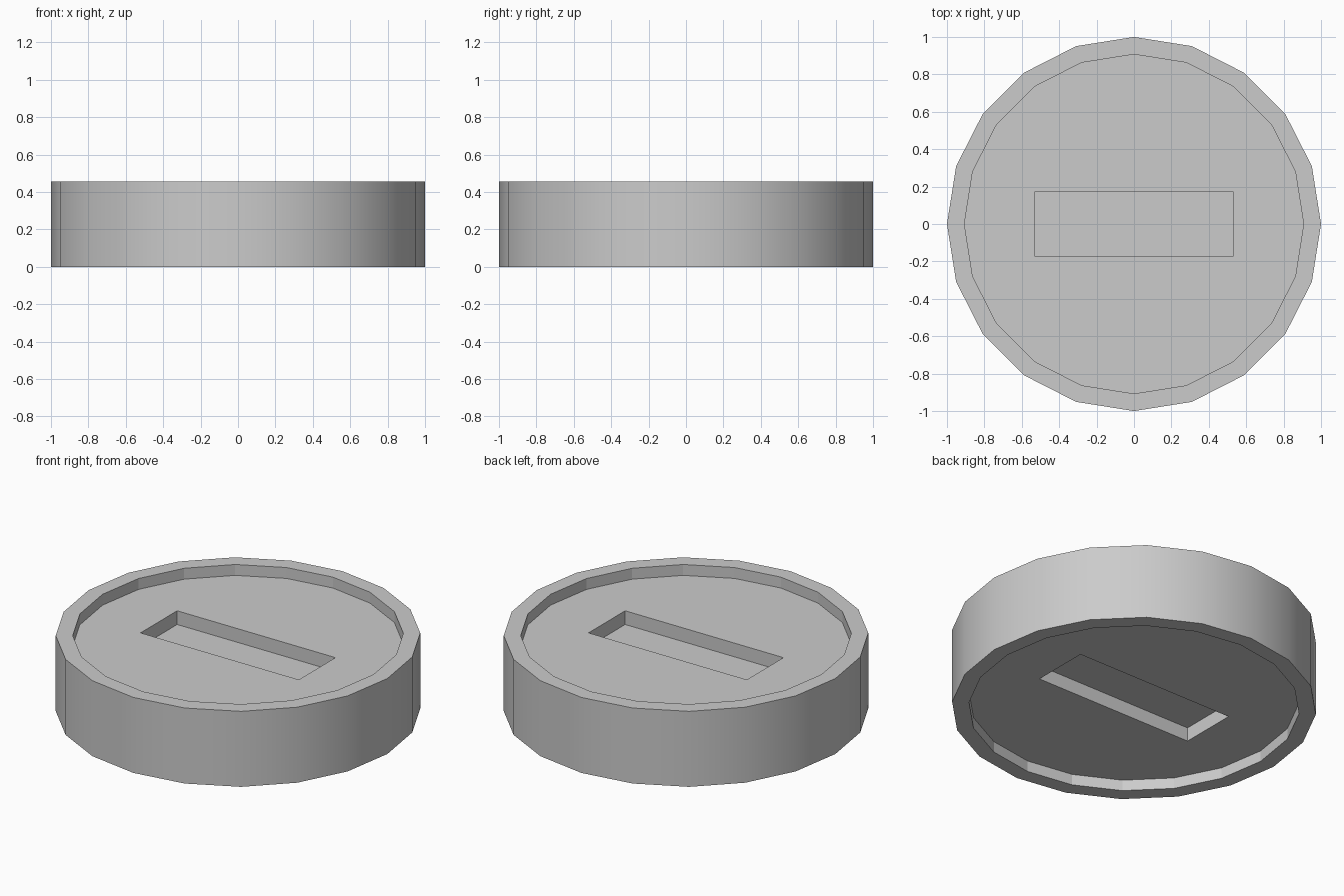
import bpy

if "Cube" in bpy.data.objects:
    bpy.data.objects.remove(bpy.data.objects["Cube"])

SIDES = 20
HEIGHT = 0.457
RIM_DEPTH = 0.066     # recess inside the rim
SLOT_DEPTH = 0.083    # slot below the recess floor
MARGIN = 0.1          # cutter overshoot outside the body


def cylinder(name, radius, z0, z1):
    bpy.ops.mesh.primitive_cylinder_add(vertices=SIDES, radius=radius, depth=z1 - z0,
                                        location=(0, 0, (z0 + z1) / 2))
    obj = bpy.context.object
    obj.name = name
    return obj


def box(name, sx, sy, z0, z1):
    bpy.ops.mesh.primitive_cube_add(size=1, location=(0, 0, (z0 + z1) / 2))
    obj = bpy.context.object
    obj.name = name
    obj.scale = (sx, sy, z1 - z0)
    return obj


def cut(target, cutter):
    mod = target.modifiers.new("cut", 'BOOLEAN')
    mod.operation = 'DIFFERENCE'
    mod.solver = 'EXACT'
    mod.object = cutter
    bpy.context.view_layer.update()
    bpy.context.view_layer.objects.active = target
    bpy.ops.object.modifier_apply(modifier=mod.name)
    bpy.data.objects.remove(cutter)


# Body: twenty-sided disc
disc = cylinder("disc", 1.0, 0, HEIGHT)

# Round recesses inside the rim, top and bottom
cut(disc, cylinder("top_recess", 0.907, HEIGHT - RIM_DEPTH, HEIGHT + MARGIN))
cut(disc, cylinder("bottom_recess", 0.907, -MARGIN, RIM_DEPTH))

# Rectangular slots in both recess floors
depth = RIM_DEPTH + SLOT_DEPTH
cut(disc, box("top_slot", 1.06, 0.35, HEIGHT - depth, HEIGHT + MARGIN))
cut(disc, box("bottom_slot", 1.06, 0.35, -MARGIN, depth))

# Smooth outer wall, flat elsewhere
for p in disc.data.polygons:
    radial = (p.center.x ** 2 + p.center.y ** 2) ** 0.5
    p.use_smooth = abs(p.normal.z) < 0.1 and radial > 0.95
